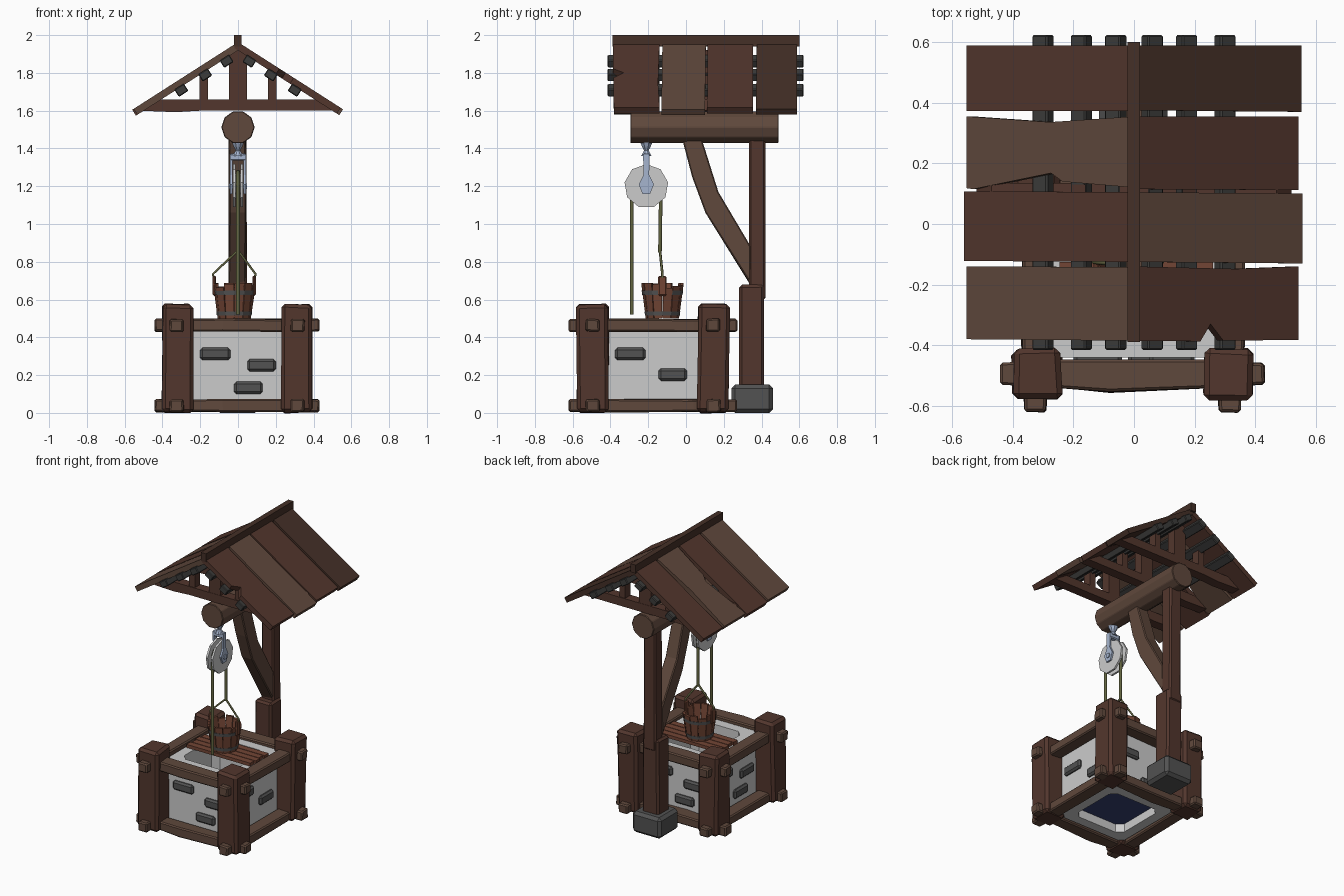
import bpy, bmesh, math, random
from mathutils import Vector

if "Cube" in bpy.data.objects:
    bpy.data.objects.remove(bpy.data.objects["Cube"])

random.seed(4)


def material(name, rgb):
    m = bpy.data.materials.new(name)
    m.diffuse_color = (*rgb, 1)
    m.use_nodes = True
    m.node_tree.nodes["Principled BSDF"].inputs["Base Color"].default_value = m.diffuse_color
    return m


WOOD = material("dark_wood", (0.085, 0.037, 0.026))
DARK = material("shadow_wood", (0.058, 0.029, 0.02))
LIGHT = material("light_wood", (0.115, 0.065, 0.045))
PLANK = material("red_wood", (0.17, 0.06, 0.035))
IRON = material("dark_iron", (0.045, 0.045, 0.043))
STONE = material("dark_stone", (0.085, 0.085, 0.085))
STEEL = material("pale_steel", (0.38, 0.46, 0.62))
ROPE = material("rope", (0.12, 0.125, 0.05))
WATER = material("water", (0.035, 0.05, 0.16))


def finish(name, bm, mat=None, bevel=0):
    bmesh.ops.recalc_face_normals(bm, faces=bm.faces)
    me = bpy.data.meshes.new(name)
    bm.to_mesh(me)
    bm.free()
    ob = bpy.data.objects.new(name, me)
    bpy.context.collection.objects.link(ob)
    if mat:
        me.materials.append(mat)
    if bevel:
        mod = ob.modifiers.new("bevel", "BEVEL")
        mod.width, mod.segments = bevel, 1
    return ob


def prism(name, pts, lo, hi, axis, mat=None, bevel=0, jitter=0):
    """Extrude a 2D outline along x (y,z points), y (x,z points) or z (x,y points)."""
    place = {"x": lambda a, b, t: (t, a, b), "y": lambda a, b, t: (a, t, b),
             "z": lambda a, b, t: (a, b, t)}[axis]
    bm = bmesh.new()
    rings = [[bm.verts.new(place(a, b, t)) for a, b in pts] for t in (lo, hi)]
    n = len(pts)
    for r in rings:
        bm.faces.new(r)
    for i in range(n):
        bm.faces.new((rings[0][i], rings[0][(i + 1) % n], rings[1][(i + 1) % n], rings[1][i]))
    for v in bm.verts:
        v.co += Vector([random.uniform(-jitter, jitter) for _ in range(3)])
    return finish(name, bm, mat, bevel)


def box(name, x, y, z, mat=None, bevel=0, jitter=0):
    return prism(name, [(x[0], y[0]), (x[1], y[0]), (x[1], y[1]), (x[0], y[1])],
                 z[0], z[1], "z", mat, bevel, jitter)


def ngon(cx, cy, r, n, turn=0.0):
    return [(cx + r * math.cos(turn + math.tau * i / n), cy + r * math.sin(turn + math.tau * i / n))
            for i in range(n)]


def rope(name, points, radius=0.01):
    cu = bpy.data.curves.new(name, "CURVE")
    cu.dimensions = "3D"
    cu.bevel_depth, cu.bevel_resolution, cu.use_fill_caps = radius, 1, True
    sp = cu.splines.new("POLY")
    sp.points.add(len(points) - 1)
    for p, co in zip(sp.points, points):
        p.co = (*co, 1)
    ob = bpy.data.objects.new(name, cu)
    bpy.context.collection.objects.link(ob)
    cu.materials.append(ROPE)


# Stone well wall: square ring with a chamfered shaft
CY = -0.175


def square(h, c):
    return [(sx * a, CY + sy * b) for sx, sy, flip in ((1, 1, 0), (-1, 1, 1), (-1, -1, 0), (1, -1, 1))
            for a, b in ([(h, h - c), (h - c, h)] if not flip else [(h - c, h), (h, h - c)])]


bm = bmesh.new()
outer, inner = square(0.265, 0.02), square(0.195, 0.04)
rings = [[bm.verts.new((x, y, z)) for x, y in o] for o, z in
         ((outer, 0.02), (outer, 0.475), (inner, 0.475), (inner, 0.02))]
for k in range(4):
    a, b = rings[k], rings[(k + 1) % 4]
    for i in range(8):
        bm.faces.new((a[i], a[(i + 1) % 8], b[(i + 1) % 8], b[i]))
finish("well_wall", bm)
prism("water", square(0.195, 0.04), 0.08, 0.09, "z", WATER)

# Protruding bricks on the four walls
for i, (a, b, z) in enumerate(((-0.20, -0.04, 0.28), (0.05, 0.20, 0.22), (-0.02, 0.13, 0.10))):
    zz = (z, z + 0.065)
    box("front_brick", (a, b), (CY - 0.285, CY - 0.25), zz, STONE, 0.012)
    box("back_brick", (-b, -a), (CY + 0.25, CY + 0.285), zz, STONE, 0.012)
    box("left_brick", (-0.285, -0.25), (CY - b, CY - a), zz, STONE, 0.012)
    if i < 2:
        z -= 0.05 * i
        box("right_brick", (0.25, 0.285), (CY + a - 0.02 * i, CY + b - 0.02 * i), (z, z + 0.065), STONE, 0.012)

# Corner posts, and hewn rails passing through them
for x in (-0.32, 0.31):
    for y in (-0.495, 0.145):
        box("corner_post", (x - 0.08, x + 0.08), (y - 0.083, y + 0.083), (0, 0.575), WOOD, 0.018, 0.006)
for z in (0.005, 0.43):
    zz = (z, z + 0.067)
    for y in (-0.495, 0.145):
        prism("cross_rail", [(-0.44, y - 0.035), (-0.25, y - 0.045), (-0.08, y - 0.06), (0.25, y - 0.045),
                             (0.43, y - 0.035), (0.43, y + 0.035), (0.25, y + 0.045), (-0.25, y + 0.045),
                             (-0.44, y + 0.035)], *zz, "z", LIGHT, 0.008, 0.003)
    for x in (-0.325, 0.315):
        prism("side_rail", [(x - 0.035, -0.62), (x + 0.035, -0.62), (x + 0.05, -0.4), (x + 0.052, 0.04),
                            (x + 0.035, 0.27), (x - 0.035, 0.27), (x - 0.045, 0.04), (x - 0.045, -0.4)],
              *zz, "z", LIGHT, 0.008, 0.003)

# Boards across the shaft carrying the bucket
for i in range(4):
    y = -0.22 + i * 0.05
    box("bucket_board", (-0.255 + 0.01 * (i % 2), 0.25 + 0.01 * (i % 2)), (y, y + 0.045), (0.475, 0.498), PLANK)

# Bucket: tapered staves, hoops and floor
BX, BY, N = -0.02, -0.125, 12
for i in range(N):
    top = 0.68 + random.uniform(-0.02, 0.01)
    bm = bmesh.new()
    half = math.pi / N * 0.92
    for z, r in ((0.5, 0.088), (top, 0.112)):
        for rr, s in ((r - 0.016, -1), (r, -1), (r, 1), (r - 0.016, 1)):
            t = math.tau * (i + 0.5) / N + s * half
            bm.verts.new((BX + rr * math.cos(t), BY + rr * math.sin(t), z))
    bmesh.ops.convex_hull(bm, input=bm.verts)
    finish("bucket_stave", bm, PLANK)
for z, r in ((0.515, 0.092), (0.625, 0.107)):
    bm = bmesh.new()
    loops = [[bm.verts.new((x, y, h)) for x, y in ngon(BX, BY, q, N)] for q, h in
             ((r, z), (r + 0.003, z + 0.022), (r - 0.01, z + 0.022), (r - 0.013, z))]
    for k in range(4):
        a, b = loops[k], loops[(k + 1) % 4]
        for i in range(N):
            bm.faces.new((a[i], a[(i + 1) % N], b[(i + 1) % N], b[i]))
    finish("bucket_hoop", bm, STONE)
prism("bucket_floor", ngon(BX, BY, 0.082, N), 0.505, 0.52, "z", PLANK)
for s in (-1, 1):
    x = BX + s * 0.105
    box("bucket_ear", (x - 0.009, x + 0.009), (BY - 0.022, BY + 0.022), (0.62, 0.725), PLANK, 0.006)
    rope("bucket_handle", [(x, BY, 0.70), (x + s * 0.008, BY, 0.735), (0, -0.138, 0.86)], 0.007)

# Rope over the pulley
PY, PZ = -0.21, 1.2
arc = [(0, PY - 0.077 * math.cos(math.pi * i / 8), PZ + 0.077 * math.sin(math.pi * i / 8)) for i in range(9)]
rope("pulley_rope", [(0, -0.287, 0.52)] + arc + [(0, -0.138, 0.85)], 0.011)

# Pulley wheel and its steel hanger
for x0, x1 in ((-0.027, -0.013), (0.013, 0.027)):
    prism("pulley_flange", ngon(PY, PZ, 0.117, 9, math.pi / 2), x0, x1, "x")
prism("pulley_hub", ngon(PY, PZ, 0.068, 9, math.pi / 2), -0.014, 0.014, "x")
for x0, x1 in ((-0.042, -0.03), (0.03, 0.042)):
    prism("hanger_strap", [(PY + a, z) for a, z in ((-0.017, 1.37), (-0.015, 1.26), (-0.04, 1.21), (-0.02, 1.16),
                                                    (0.02, 1.16), (0.04, 1.21), (0.015, 1.26), (0.017, 1.37))],
          x0, x1, "x", STEEL)
box("hanger_bridge", (-0.042, 0.042), (PY - 0.018, PY + 0.018), (1.335, 1.372), STEEL, 0.006)
prism("pulley_axle", ngon(PY, PZ, 0.018, 6), -0.048, 0.048, "x", STEEL)
bm = bmesh.new()
loops = [[bm.verts.new((x, y, z)) for x, y in ngon(0, PY, r, 8, math.pi / 8)] for z, r in
         ((1.36, 0.03), (1.39, 0.013), (1.41, 0.025), (1.45, 0.042))]
for a, b in zip(loops, loops[1:]):
    for i in range(8):
        bm.faces.new((a[i], a[(i + 1) % 8], b[(i + 1) % 8], b[i]))
bm.faces.new(loops[0])
bm.faces.new(loops[-1])
finish("hanger_mount", bm, STEEL)

# Main post with footing and sleeve, curved brace and log beam
box("post_footing", (-0.115, 0.11), (0.24, 0.46), (0, 0.15), STONE, 0.02)
box("post_sleeve", (-0.068, 0.062), (0.283, 0.412), (0.13, 0.68), WOOD, 0.014, 0.003)
box("main_post", (-0.05, 0.045), (0.335, 0.42), (0.6, 1.47), WOOD, 0.01, 0.003)
prism("post_brace", [(-0.02, 1.45), (0.035, 1.25), (0.10, 1.06), (0.34, 0.68), (0.34, 0.88), (0.17, 1.17), (0.08, 1.45)],
      -0.048, 0.042, "x", LIGHT, 0.006, 0.003)
prism("log_beam", ngon(0, 1.512, 0.088, 10), -0.295, 0.49, "y", LIGHT, 0.004)

# Roof trusses
for y in (-0.23, 0.10, 0.43):
    prism("tie_beam", [(-0.52, 1.6), (-0.33, 1.592), (-0.2, 1.6), (0.52, 1.6), (0.47, 1.66), (-0.47, 1.66)],
          y - 0.035, y + 0.035, "y", WOOD)
    box("king_post", (-0.047, 0.047), (y - 0.033, y + 0.033), (1.65, 1.92), WOOD)
    for s in (-1, 1):
        prism("truss_strut", [(s * 0.16, 1.65), (s * 0.205, 1.65), (s * 0.205, 1.80), (s * 0.16, 1.83)],
              y - 0.03, y + 0.03, "y", WOOD)

# Roof: purlins under four worn planks on each slope, capped by a ridge
ANG, RUN = math.radians(32.6), 0.655
right = [[(0, -0.385), (0.26, -0.387), (0.30, -0.33), (0.35, -0.385), (RUN - 0.01, -0.382), (RUN - 0.01, -0.14), (0.4, -0.148), (0, -0.14)],
         [(0, -0.125), (RUN + 0.005, -0.13), (RUN + 0.005, 0.10), (0, 0.105)],
         [(0, 0.115), (RUN - 0.01, 0.112), (RUN - 0.01, 0.355), (0, 0.355)],
         [(0, 0.375), (RUN, 0.37), (RUN, 0.588), (0, 0.588)]]
left = [[(0, -0.385), (RUN, -0.38), (RUN, -0.14), (0, -0.142)],
        [(0, -0.125), (RUN + 0.01, -0.122), (RUN + 0.01, 0.108), (0, 0.105)],
        [(0, 0.12), (0.28, 0.14), (0.325, 0.168), (0.63, 0.115), (RUN, 0.118), (RUN, 0.355), (0.33, 0.336), (0, 0.355)],
        [(0, 0.373), (RUN, 0.373), (RUN, 0.588), (0, 0.588)]]
for s, planks, mats in ((1, right, (WOOD, LIGHT, WOOD, DARK)), (-1, left, (LIGHT, WOOD, LIGHT, WOOD))):
    for pts, mat in zip(planks, mats):
        ob = prism("roof_plank", [(s * a, b) for a, b in pts], -0.037, 0, "z", mat)
        ob.location.z, ob.rotation_euler.y = 1.963, s * ANG
    for d in (0.105, 0.24, 0.39):
        ob = box("roof_purlin", (s * d - 0.03, s * d + 0.03), (-0.415, 0.623), (-0.076, -0.03), IRON, 0.005)
        ob.location.z, ob.rotation_euler.y = 1.963, s * ANG
box("roof_ridge", (-0.021, 0.019), (-0.39, 0.60), (1.94, 2.0), DARK)
